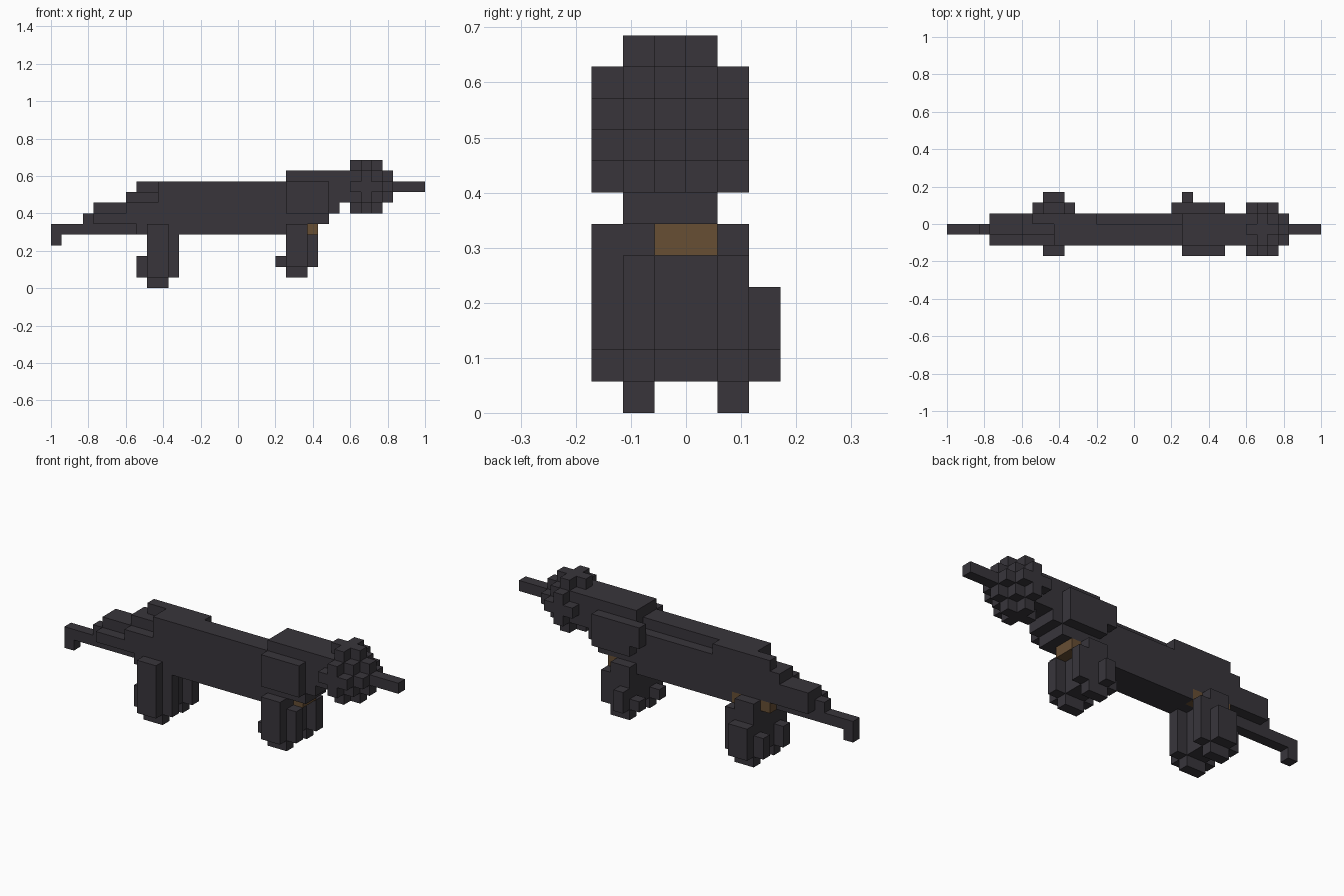
import bpy, bmesh

U = 2 / 35  # edge of one cube of the grid

cube = bpy.data.objects.get("Cube")
if cube:
    bpy.data.objects.remove(cube, do_unlink=True)


def material(name, rgb):
    m = bpy.data.materials.new(name)
    m.use_nodes = True
    color = (*rgb, 1)
    m.diffuse_color = color
    m.node_tree.nodes["Principled BSDF"].inputs["Base Color"].default_value = color
    return m


DARK = material("charcoal", (0.040, 0.036, 0.044))
BROWN = material("brown", (0.135, 0.077, 0.034))


def part(name, boxes, mat=DARK):
    """Join boxes given as (x0, x1, y0, y1, z0, z1) in grid cells."""
    bm = bmesh.new()
    for x0, x1, y0, y1, z0, z1 in boxes:
        verts = bmesh.ops.create_cube(bm, size=1)["verts"]
        for v in verts:
            v.co.x = (x1 if v.co.x > 0 else x0) * U - 1
            v.co.y = ((y1 if v.co.y > 0 else y0) - 3) * U
            v.co.z = (z1 if v.co.z > 0 else z0) * U
    mesh = bpy.data.meshes.new(name)
    bm.to_mesh(mesh)
    bm.free()
    mesh.materials.append(mat)
    obj = bpy.data.objects.new(name, mesh)
    bpy.context.collection.objects.link(obj)
    return obj


# Tail with a drooping tip
part("tail", [(0, 8, 2, 3, 5, 6), (0, 1, 2, 3, 4, 5), (3, 4, 2, 3, 6, 7)])

# Body, stepping up from the tail, one strip per row across the back
part("rump_right", [(4, 7, 1, 2, 6, 7), (7, 10, 1, 2, 6, 8)])
part("rump_middle", [(4, 7, 2, 3, 6, 8), (7, 10, 2, 3, 6, 9)])
part("rump_left", [(4, 7, 3, 4, 6, 8), (7, 8, 3, 4, 6, 9), (8, 10, 3, 4, 6, 10)])
part("body", [(10, 22, 1, 3, 6, 10), (10, 14, 3, 4, 6, 10), (14, 22, 3, 4, 6, 9)])
part("belly", [(8, 12, 1, 3, 5, 6), (12, 22, 1, 4, 5, 6)])

# Chest and neck
part("chest", [(22, 26, 1, 4, 6, 11)])
part("neck", [(26, 27, 1, 4, 7, 11), (27, 28, 1, 4, 8, 11)])
part("right_shoulder", [(22, 26, 0, 1, 7, 10)])
part("left_shoulder", [(22, 26, 4, 5, 7, 10), (21, 22, 4, 5, 8, 10)])

# Ball head: a core with a plus-shaped cap on each open side
head = [(28, 31, 1, 4, 8, 11)]
for z in (7, 11):
    head += [(28, 31, 2, 3, z, z + 1), (29, 30, 1, 4, z, z + 1)]
for y in (0, 4):
    head += [(28, 31, y, y + 1, 9, 10), (29, 30, y, y + 1, 8, 11)]
head += [(31, 32, 1, 4, 9, 10), (31, 32, 2, 3, 8, 11)]
part("head", head)
part("beak", [(32, 35, 2, 3, 9, 10)])


def leg(name, x, y, foot, side, outer_len, outer_top):
    """A column two cells long with thinner columns around it."""
    z = foot + 1
    out = y + side
    inn = y - side
    part(name, [
        (x, x + 2, y, y + 1, foot, 6),
        (x, x + outer_len, out, out + 1, z, outer_top),
        (x, x + 2, inn, inn + 1, z, 5),
        (x - 1, x, y, y + 1, z, 3),
        (x + 2, x + 3, y, y + 1, z, 5),
    ])


leg("rear_right_leg", 9, 1, 0, -1, 2, 6)
leg("rear_left_leg", 9, 4, 0, 1, 2, 4)
leg("front_right_leg", 22, 1, 1, -1, 2, 6)
leg("front_left_leg", 22, 4, 1, 1, 1, 4)

# Brown underside where the legs join
part("rear_joint", [(8, 12, 3, 4, 5, 6)], BROWN)
part("front_joint", [(22, 25, 2, 4, 5, 6)], BROWN)
